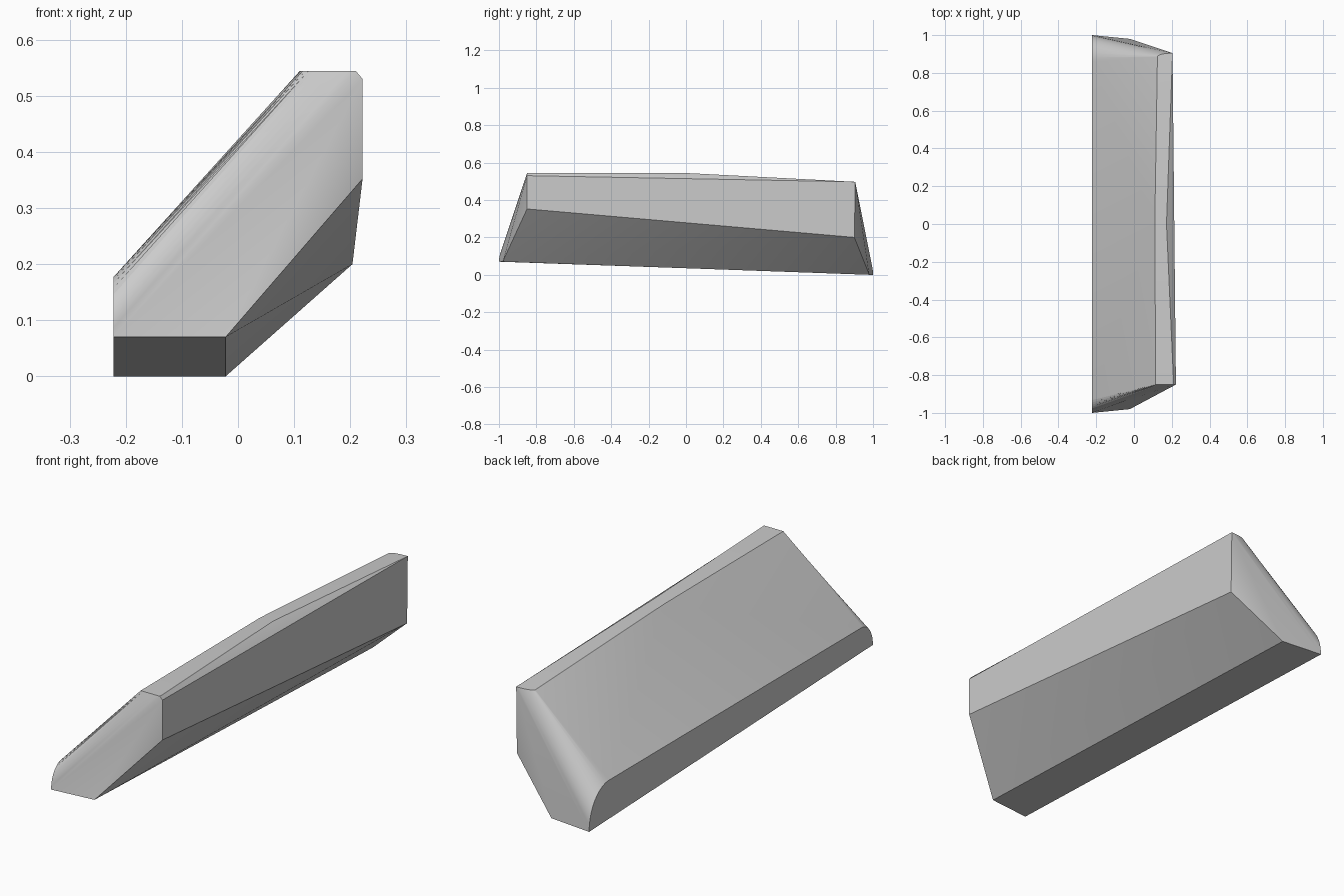
import bpy, bmesh
from math import sin, cos, pi
from mathutils import Vector

cube = bpy.data.objects.get("Cube")
if cube:
    bpy.data.objects.remove(cube, do_unlink=True)

SEGMENTS = 10
bm = bmesh.new()


def vert(x, y, z):
    return bm.verts.new((x, y, z))


def rounded(start, corner, end):
    """Quarter-ellipse row of vertices from start to end, bulging to corner."""
    s, c, e = Vector(start), Vector(corner), Vector(end)
    centre = s + e - c
    return [bm.verts.new(centre + (s - centre) * cos(t) + (e - centre) * sin(t))
            for t in (pi / 2 * i / SEGMENTS for i in range(SEGMENTS + 1))]


def loft(row_a, row_b):
    for i in range(SEGMENTS):
        bm.faces.new((row_a[i], row_a[i + 1], row_b[i + 1]))
        bm.faces.new((row_a[i], row_b[i + 1], row_b[i]))


# Rounded end profiles: low rows on the side wall, high rows on the top rim
back_low = rounded((-.222, 1, 0), (-.222, 1, .177), (-.222, .86, .177))
back_high = rounded((.204, .905, .497), (.124, .905, .497), (.124, .885, .497))
front_low = rounded((-.222, -1, .07), (-.222, -1, .177), (-.222, -.92, .177))
front_high = rounded((.21, -.85, .544), (.115, -.85, .544), (.115, -.85, .544))
loft(back_low, back_high)
loft(front_low, front_high)

# Lower and outer corners
back_base = vert(-.022, .98, 0)
back_outer = vert(.204, .9, .2)
front_base = vert(-.022, -.98, .07)
front_outer = vert(.222, -.85, .352)
front_rim = vert(.222, -.85, .53)
mid_inner = vert(.11, 0, .544)
mid_outer = vert(.172, 0, .544)
back_rim = back_high[0]

for face in (
    # Back end
    (back_low[0], back_base, back_rim),
    (back_base, back_outer, back_rim),
    # Front end
    (front_low[0], front_base, front_rim),
    (front_base, front_outer, front_rim),
    (front_low[0], front_rim, front_high[0]),
    # Sloping face
    (back_low[-1], back_high[-1], mid_inner),
    (back_low[-1], mid_inner, front_low[-1]),
    (front_low[-1], mid_inner, front_high[-1]),
    # Top strip
    (front_high[0], mid_outer, mid_inner, front_high[-1]),
    (mid_inner, mid_outer, *back_high),
    (front_rim, mid_outer, front_high[0]),
    (front_rim, back_rim, mid_outer),
    # Outer wall
    (front_outer, back_outer, back_rim),
    (front_outer, back_rim, front_rim),
    # Slanted underside and flat base
    (front_base, front_outer, back_outer),
    (front_base, back_outer, back_base),
    (back_low[0], front_low[0], front_base, back_base),
    # Side wall
    (*back_low, *reversed(front_low)),
):
    bm.faces.new(face)

bmesh.ops.remove_doubles(bm, verts=bm.verts[:], dist=.0001)
bmesh.ops.recalc_face_normals(bm, faces=bm.faces[:])
mesh = bpy.data.meshes.new("slanted_bar")
bm.to_mesh(mesh)
bm.free()

bar = bpy.data.objects.new("slanted_bar", mesh)
bpy.context.collection.objects.link(bar)

# Plain grey finish
grey = bpy.data.materials.new("light_grey")
grey.use_nodes = True
colour = (.6, .6, .6, 1)
grey.diffuse_color = colour
grey.node_tree.nodes["Principled BSDF"].inputs["Base Color"].default_value = colour
mesh.materials.append(grey)

bpy.ops.object.select_all(action="DESELECT")
bar.select_set(True)
bpy.context.view_layer.objects.active = bar
bpy.ops.object.shade_smooth_by_angle(angle=pi / 6)
